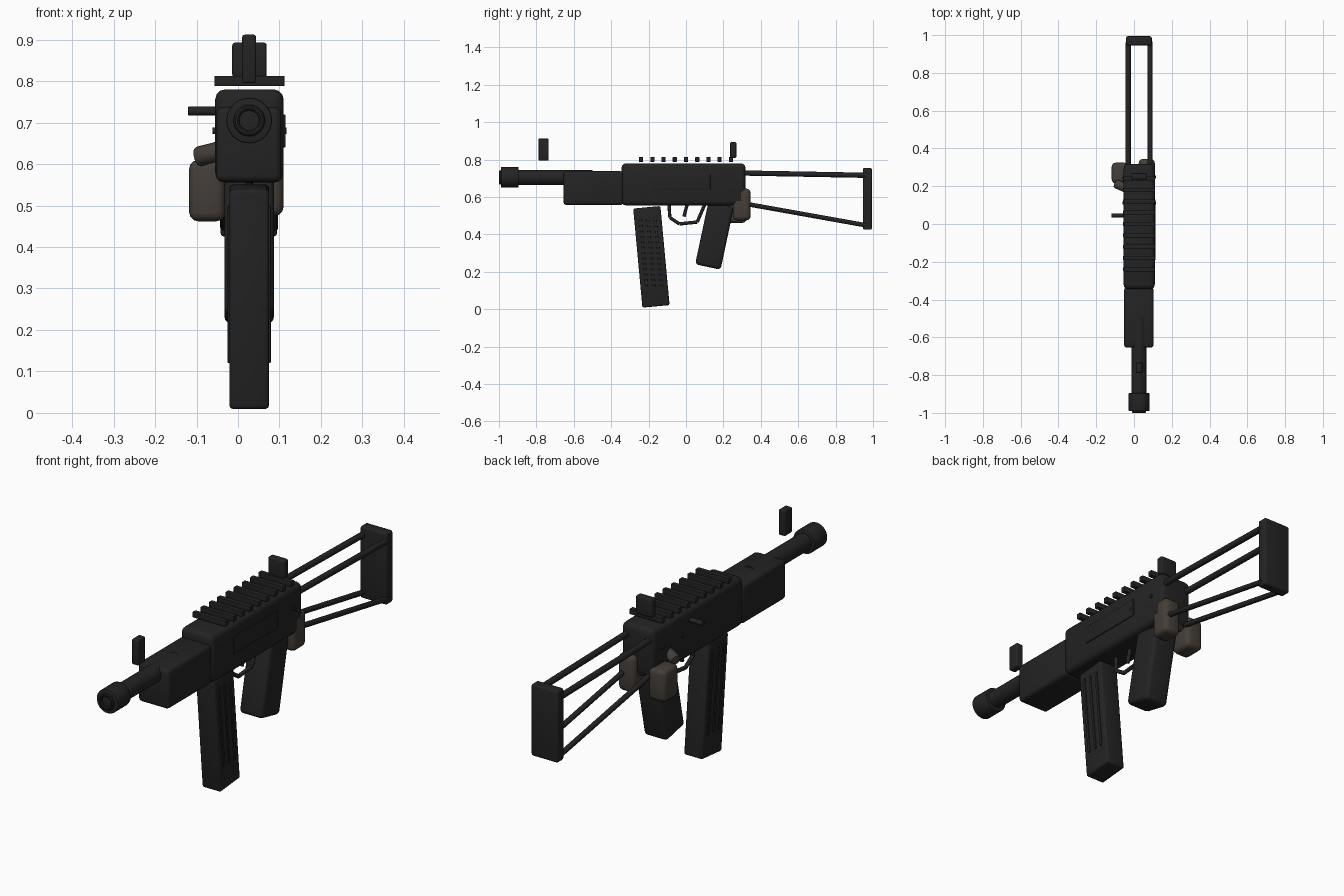
import bpy, math
from mathutils import Vector

if "Cube" in bpy.data.objects:
    bpy.data.objects.remove(bpy.data.objects["Cube"])

CX = 0.027  # centre line of the body


def material(name, rgb):
    m = bpy.data.materials.new(name)
    m.diffuse_color = (*rgb, 1)
    m.use_nodes = True
    m.node_tree.nodes["Principled BSDF"].inputs["Base Color"].default_value = m.diffuse_color
    return m


black = material("matte black", (0.017, 0.017, 0.017))
brown = material("dark brown", (0.058, 0.048, 0.039))


def finish(name, mat, bevel=0.0, segments=3):
    o = bpy.context.object
    o.name = name
    o.data.materials.append(mat)
    if bevel:
        b = o.modifiers.new("bevel", 'BEVEL')
        b.width, b.segments = bevel, segments
        bpy.ops.object.modifier_apply(modifier="bevel")
    bpy.ops.object.shade_smooth_by_angle(angle=math.radians(35))
    return o


def box(name, x, y, z, bevel=0.0, mat=black, tilt=0.0):
    """Box from (min, max) ranges, optionally tilted about x."""
    bpy.ops.mesh.primitive_cube_add(
        size=1, location=[(a + b) / 2 for a, b in (x, y, z)], rotation=(tilt, 0, 0))
    bpy.context.object.scale = [b - a for a, b in (x, y, z)]
    bpy.ops.object.transform_apply(location=False, rotation=False, scale=True)
    return finish(name, mat, bevel)


def rod(name, a, b, r, bevel=0.0, mat=black, sides=24):
    a, b = Vector(a), Vector(b)
    d = b - a
    bpy.ops.mesh.primitive_cylinder_add(
        vertices=sides, radius=r, depth=d.length, location=(a + b) / 2,
        rotation=d.to_track_quat('Z', 'Y').to_euler())
    return finish(name, mat, bevel, 2)


# Main body
box("receiver", (-0.055, 0.11), (-0.345, 0.318), (0.555, 0.78), 0.024)
box("handguard", (-0.053, 0.104), (-0.655, -0.335), (0.557, 0.738), 0.016)
box("ejection_plate", (0.108, 0.114), (-0.19, 0.13), (0.64, 0.72), 0.002)
rod("charging_handle", (-0.12, 0.045, 0.728), (-0.04, 0.045, 0.728), 0.011, 0.002)
for y in (0.11, 0.25):
    rod("body_pin", (-0.062, y, 0.68), (0.117, y, 0.68), 0.008)

# Barrel and muzzle
rod("barrel", (CX, -0.92, 0.705), (CX, -0.5, 0.705), 0.04, sides=32)
rod("muzzle", (CX, -0.99, 0.705), (CX, -0.895, 0.705), 0.055, 0.004, sides=32)
bpy.ops.mesh.primitive_torus_add(
    major_radius=0.031, minor_radius=0.007, major_segments=32, minor_segments=10,
    location=(CX, -0.993, 0.705), rotation=(math.pi / 2, 0, 0))
finish("muzzle_ring", black)

# Rail teeth and sights
for i in range(9):
    y = -0.24 + 0.06 * i
    box("rail_tooth", (-0.057, 0.112), (y - 0.011, y + 0.011), (0.788, 0.813), 0.002)
box("front_sight", (0.01, 0.044), (-0.788, -0.734), (0.795, 0.912), 0.006)
box("rear_sight", (-0.014, 0.069), (0.236, 0.269), (0.809, 0.893), 0.007)

# Magazine with raised side ribs, sharing one tilt
MAG = math.radians(5.3)
mc = Vector((CX, -0.185, 0.28))
box("magazine", (CX - 0.048, CX + 0.048), (mc.y - 0.073, mc.y + 0.073),
    (mc.z - 0.266, mc.z + 0.266), 0.01, tilt=MAG)
for side in (-1, 1):
    for off in (-0.04, 0, 0.04):
        c = mc + Vector((0, off, 0.03))
        x = CX + side * 0.046
        box("magazine_rib", (x - 0.006, x + 0.006), (c.y - 0.007 - 0.003, c.y + 0.007 - 0.003),
            (c.z - 0.19, c.z + 0.19), 0.002, tilt=MAG)

# Pistol grip
box("grip", (CX - 0.06, CX + 0.06), (0.083, 0.222), (0.222, 0.565), 0.018,
    tilt=math.radians(-12))

# Trigger and guard
guard = [(-0.09, 0.555), (-0.087, 0.49), (-0.035, 0.456), (0.06, 0.466), (0.1, 0.56)]
for (y0, z0), (y1, z1) in zip(guard, guard[1:]):
    rod("trigger_guard", (CX, y0, z0), (CX, y1, z1), 0.009, sides=12)
rod("trigger", (CX, 0.006, 0.56), (CX, -0.011, 0.495), 0.009, sides=12)

# Skeleton stock
for x in (CX - 0.058, CX + 0.058):
    rod("upper_stock_rod", (x, 0.31, 0.728), (x, 0.96, 0.716), 0.014, sides=16)
    rod("lower_stock_rod", (x, 0.31, 0.565), (x, 0.965, 0.448), 0.012, sides=16)
box("butt_plate", (-0.042, 0.094), (0.946, 0.994), (0.425, 0.755), 0.009)

# Brown rear pads and connecting pegs
box("right_pad", (0.025, 0.11), (0.25, 0.345), (0.475, 0.645), 0.022, brown)
box("left_pad", (-0.118, -0.03), (0.215, 0.325), (0.462, 0.61), 0.022, brown)
rod("left_pad_peg", (-0.1, 0.215, 0.617), (-0.03, 0.185, 0.635), 0.024, 0.008, brown, 16)
rod("cross_peg", (-0.06, 0.27, 0.57), (0.06, 0.3, 0.57), 0.024, 0.006, brown, 16)
